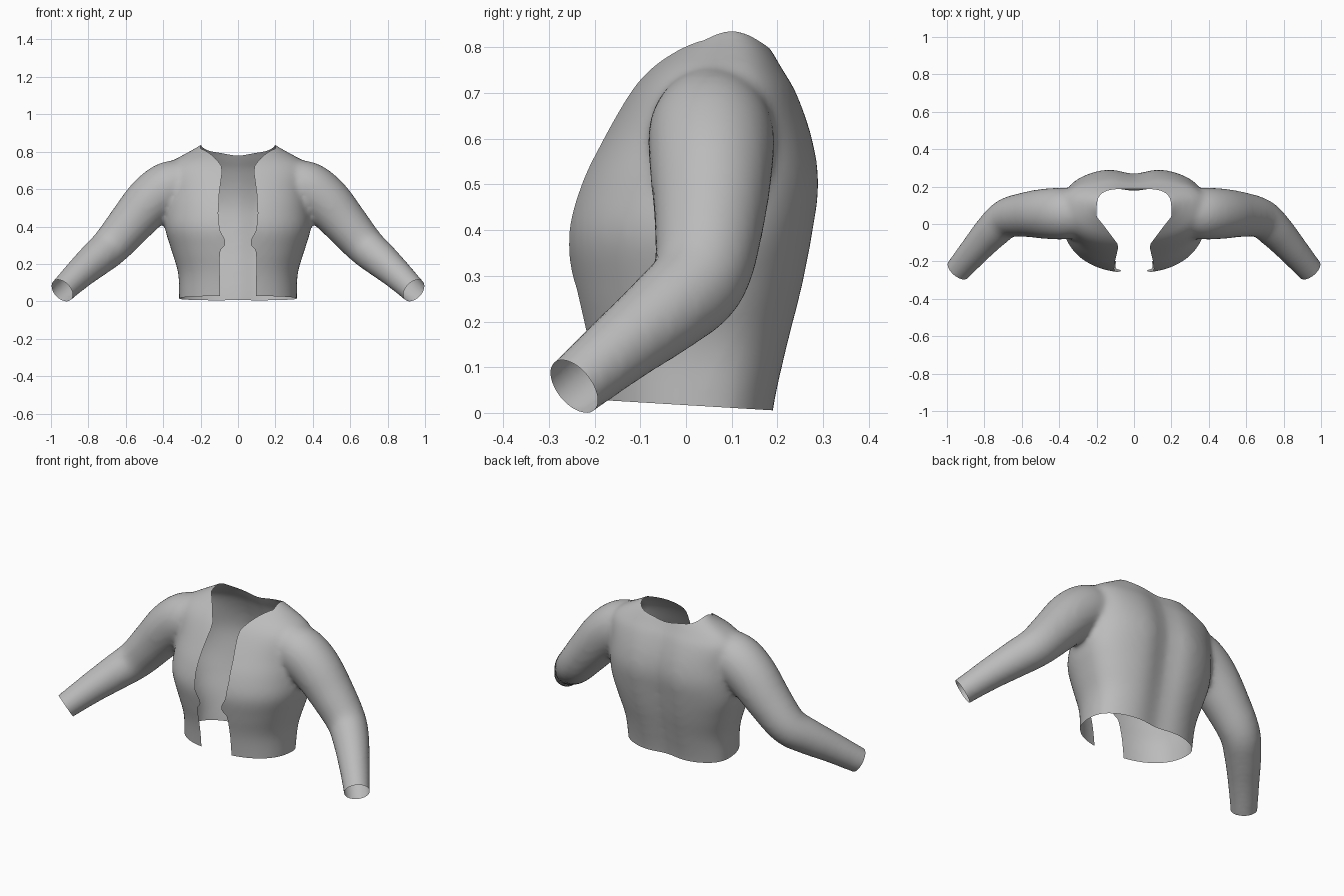
import bpy, bmesh, math
from mathutils import Vector

if "Cube" in bpy.data.objects:
    bpy.data.objects.remove(bpy.data.objects["Cube"])

grey = bpy.data.materials.new("plain grey cloth")
grey.diffuse_color = (0.5, 0.5, 0.5, 1)
grey.use_nodes = True
grey.node_tree.nodes["Principled BSDF"].inputs["Base Color"].default_value = grey.diffuse_color


def resample(rows, steps):
    """Catmull-Rom resampling of a list of tuples."""
    out = []
    for i in range(len(rows) - 1):
        p = [rows[max(0, min(len(rows) - 1, i + k))] for k in (-1, 0, 1, 2)]
        for s in range(steps):
            t = s / steps
            out.append([0.5 * (2*b + (c - a)*t + (2*a - 5*b + 4*c - d)*t*t + (3*b - a - 3*c + d)*t**3)
                        for a, b, c, d in zip(*p)])
    out.append(list(rows[-1]))
    return out


def loft(bm, rings):
    """Skin a stack of closed rings and cap both ends."""
    rv = [[bm.verts.new(p) for p in r] for r in rings]
    n = len(rv[0])
    for a, b in zip(rv, rv[1:]):
        for i in range(n):
            j = (i + 1) % n
            bm.faces.new((a[i], a[j], b[j], b[i]))
    bm.faces.new(rv[0][::-1])
    bm.faces.new(rv[-1])


def lerp_table(table, t):
    if t <= table[0][0]:
        return table[0][1]
    for (a, u), (b, v) in zip(table, table[1:]):
        if t <= b:
            return u + (v - u) * (t - a) / (b - a)
    return table[-1][1]


def cut_open(bm, g):
    """Remove the surface where g(point) < 0, with a clean edge along g = 0."""
    val = {v: g(v.co) for v in bm.verts}
    new = []
    for e in list(bm.edges):
        a, b = e.verts
        if val[a] * val[b] < 0:
            _, nv = bmesh.utils.edge_split(e, a, val[a] / (val[a] - val[b]))
            val[nv] = 0.0
            new.append(nv)
    if new:
        bmesh.ops.connect_verts(bm, verts=new)
    gone = [f for f in bm.faces if max((val[v] for v in f.verts), key=abs) < 0]
    bmesh.ops.delete(bm, geom=gone, context='FACES')


# torso: height, half width, front y, back y
SECTIONS = [(-.10, .315, -.20, .19), (.02, .315, -.205, .205), (.15, .32, -.22, .235),
            (.27, .355, -.245, .265), (.39, .39, -.262, .288), (.50, .388, -.235, .302),
            (.60, .38, -.185, .287), (.70, .385, -.125, .25), (.75, .35, -.085, .22),
            (.785, .29, -.045, .20), (.815, .235, -.005, .18), (.84, .20, .03, .15)]
SEG = 64


def torso_ring(z, w, yf, yb):
    yc = yf * .4 + yb * .6
    pts = []
    for i in range(SEG):
        a = 2 * math.pi * i / SEG
        c, s = math.cos(a), math.sin(a)
        x = math.copysign(abs(c) ** .85, c) * w
        d = (yb - yc) if s > 0 else (yc - yf)
        if s > 0:                                   # hollow along the spine
            d *= 1 - .16 * math.exp(-(x / .09) ** 2)
        pts.append((x, yc + math.copysign(abs(s) ** .85, s) * d, z))
    return pts


# sleeve: x, y, z, radius
CUFF = Vector((.94, -.245, .058))
CUFF_DIR = Vector((.555, -.647, -.524)).normalized()
SLEEVE = [(.27, .055, .64, .12), (.37, .055, .61, .138), (.47, .055, .535, .135),
          (.58, .05, .41, .12), (.68, .03, .295, .106), (.76, -.04, .225, .096),
          (.85, -.14, .145, .082), (.94, -.245, .058, .07), (.99, -.305, .01, .066)]


def sleeve_rings(side):
    path = resample(SLEEVE, 4)
    rings = []
    for i, p in enumerate(path):
        a, b = path[max(0, i - 1)], path[min(len(path) - 1, i + 1)]
        q = (Vector(b[:3]) - Vector(a[:3])).to_track_quat('Z', 'Y')
        ring = []
        for k in range(32):
            t = 2 * math.pi * k / 32
            v = Vector(p[:3]) + q @ Vector((p[3] * math.cos(t), p[3] * math.sin(t), 0))
            ring.append((v.x * side, v.y, v.z))
        rings.append(ring if side > 0 else [r for r in ring[::-1]])
    return rings


# closed body and sleeves, fused into one smooth surface
bm = bmesh.new()
loft(bm, [torso_ring(*r) for r in resample(SECTIONS, 4)])
for side in (1, -1):
    loft(bm, sleeve_rings(side))
bmesh.ops.recalc_face_normals(bm, faces=bm.faces)
mesh = bpy.data.meshes.new("jacket")
bm.to_mesh(mesh)
bm.free()
jacket = bpy.data.objects.new("cropped_jacket", mesh)
bpy.context.collection.objects.link(jacket)
rm = jacket.modifiers.new("fuse", 'REMESH')
rm.mode, rm.voxel_size = 'VOXEL', .015
sm = jacket.modifiers.new("soften", 'SMOOTH')
sm.factor, sm.iterations = .5, 10
bpy.context.view_layer.update()
dg = bpy.context.evaluated_depsgraph_get()
fused = bpy.data.meshes.new_from_object(jacket.evaluated_get(dg))
jacket.modifiers.clear()

# openings: front, neck, hem and cuffs
FRONT = [(.0, .097), (.24, .098), (.275, .094), (.30, .068), (.33, .07), (.38, .098),
         (.47, .106), (.58, .10), (.69, .085), (.74, .09), (.80, .13)]
NECK = [(-.16, .03), (-.11, .085), (-.03, .145), (.04, .20)]


def front_gap(p):
    return abs(p.x) - lerp_table(FRONT, p.z) if p.y < 0 else 1.0


def neck_gap(p):
    if p.z < .68:
        return 1.0
    u = abs(p.x) / lerp_table(NECK, p.y)
    v = max(0, p.y - .05) / .138
    return (u ** 4 + v ** 4) ** .25 - 1


def hem_gap(p):
    return p.z - (.017 - .06 * p.y) if abs(p.x) < .5 else 1.0


def cuff_gap(p):
    return (CUFF - Vector((abs(p.x), p.y, p.z))).dot(CUFF_DIR) if abs(p.x) > .7 else 1.0


bm = bmesh.new()
bm.from_mesh(fused)
for gap in (front_gap, neck_gap, hem_gap, cuff_gap):
    cut_open(bm, gap)
loose = [v for v in bm.verts if not v.link_faces]
bmesh.ops.delete(bm, geom=loose, context='VERTS')
for f in bm.faces:
    f.smooth = True
    f.material_index = 0
bm.to_mesh(fused)
bm.free()
jacket.data = fused
fused.materials.clear()
fused.materials.append(grey)
